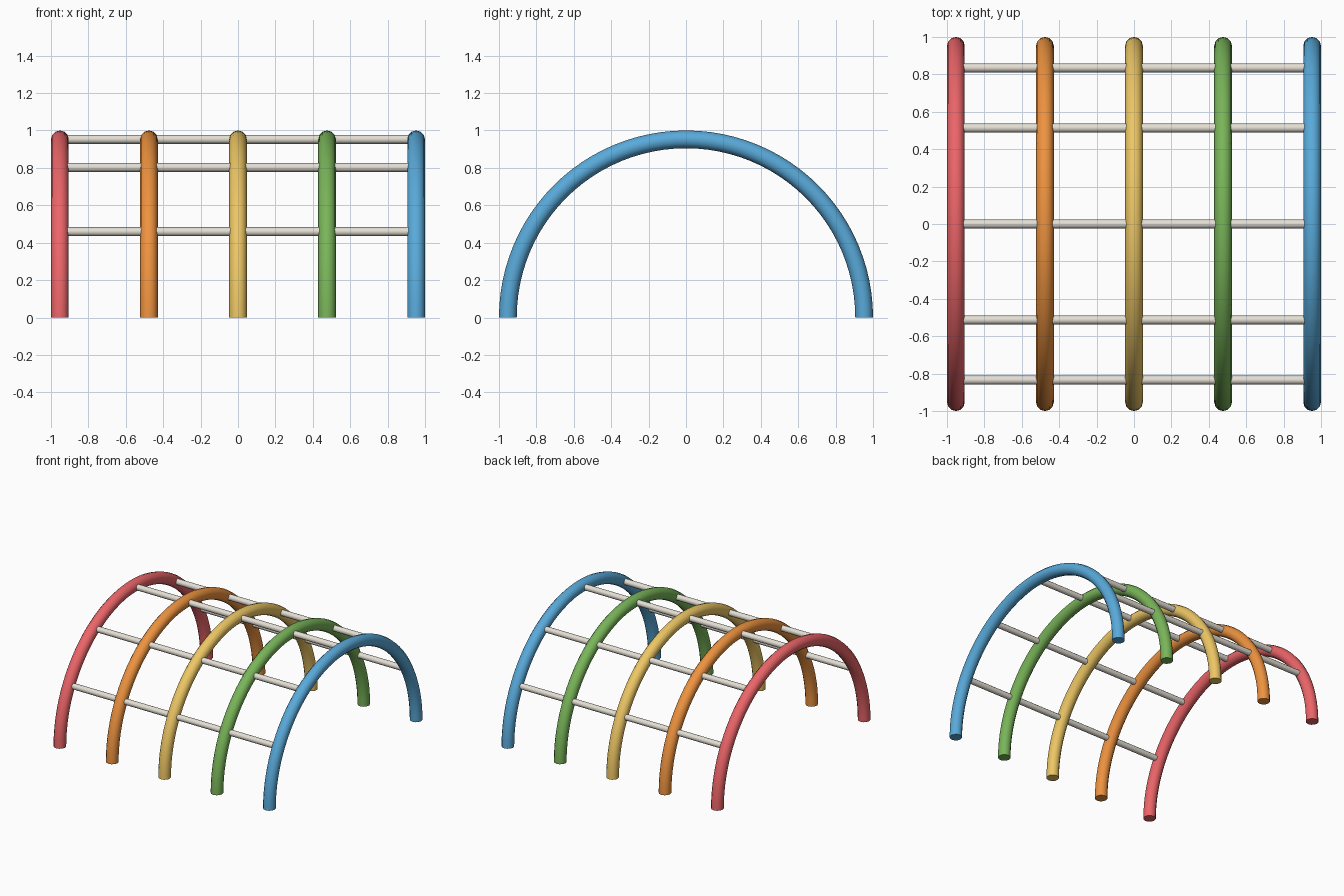
import bpy, bmesh
from math import sin, cos, pi, radians

if "Cube" in bpy.data.objects:
    bpy.data.objects.remove(bpy.data.objects["Cube"])

R, TUBE, BAR = 0.9525, 0.0475, 0.024   # arch radius, pipe radius, rung radius
SPAN = 0.9525                          # x of the outer arches


def material(name, rgb):
    mat = bpy.data.materials.new(name)
    mat.diffuse_color = (*rgb, 1)
    mat.use_nodes = True
    mat.node_tree.nodes["Principled BSDF"].inputs["Base Color"].default_value = mat.diffuse_color
    return mat


def sweep(name, rings, mat):
    """Skin a list of point rings into a capped, smooth pipe."""
    bm = bmesh.new()
    loops = [[bm.verts.new(p) for p in ring] for ring in rings]
    n = len(loops[0])
    for a, b in zip(loops, loops[1:]):
        for i in range(n):
            j = (i + 1) % n
            bm.faces.new((a[i], a[j], b[j], b[i]))
    bm.faces.new(loops[0])
    bm.faces.new(loops[-1])
    bmesh.ops.recalc_face_normals(bm, faces=bm.faces)
    mesh = bpy.data.meshes.new(name)
    bm.to_mesh(mesh)
    bm.free()
    obj = bpy.data.objects.new(name, mesh)
    bpy.context.collection.objects.link(obj)
    mesh.materials.append(mat)
    bpy.ops.object.select_all(action='DESELECT')
    obj.select_set(True)
    bpy.context.view_layer.objects.active = obj
    bpy.ops.object.shade_smooth_by_angle(angle=radians(50))
    return obj


def arch(name, x, mat, segments=48, sides=12):
    rings = []
    for s in range(segments + 1):
        t = pi * s / segments
        ring = []
        for k in range(sides):
            a = 2 * pi * k / sides
            r = R + TUBE * cos(a)
            ring.append((x + TUBE * sin(a), r * cos(t), r * sin(t)))
        rings.append(ring)
    return sweep(name, rings, mat)


def rung(name, angle, mat, sides=12):
    y, z = R * cos(angle), R * sin(angle)
    rings = [[(x, y + BAR * cos(2 * pi * k / sides), z + BAR * sin(2 * pi * k / sides))
              for k in range(sides)] for x in (-SPAN, SPAN)]
    return sweep(name, rings, mat)


# Five coloured arches
colours = {
    "red": (0.83, 0.13, 0.14),
    "orange": (0.85, 0.29, 0.05),
    "yellow": (0.85, 0.57, 0.13),
    "green": (0.19, 0.46, 0.10),
    "blue": (0.10, 0.40, 0.70),
}
for i, (c, rgb) in enumerate(colours.items()):
    arch(c + "_arch", -SPAN + i * SPAN / 2, material(c + "_paint", rgb))

# Five pale rungs running through the arches
pale = material("pale_metal", (0.78, 0.74, 0.66))
for i, deg in enumerate((28.8, 57.4, 90, 122.6, 151.2)):
    rung(f"rung_{i + 1}", radians(deg), pale)
